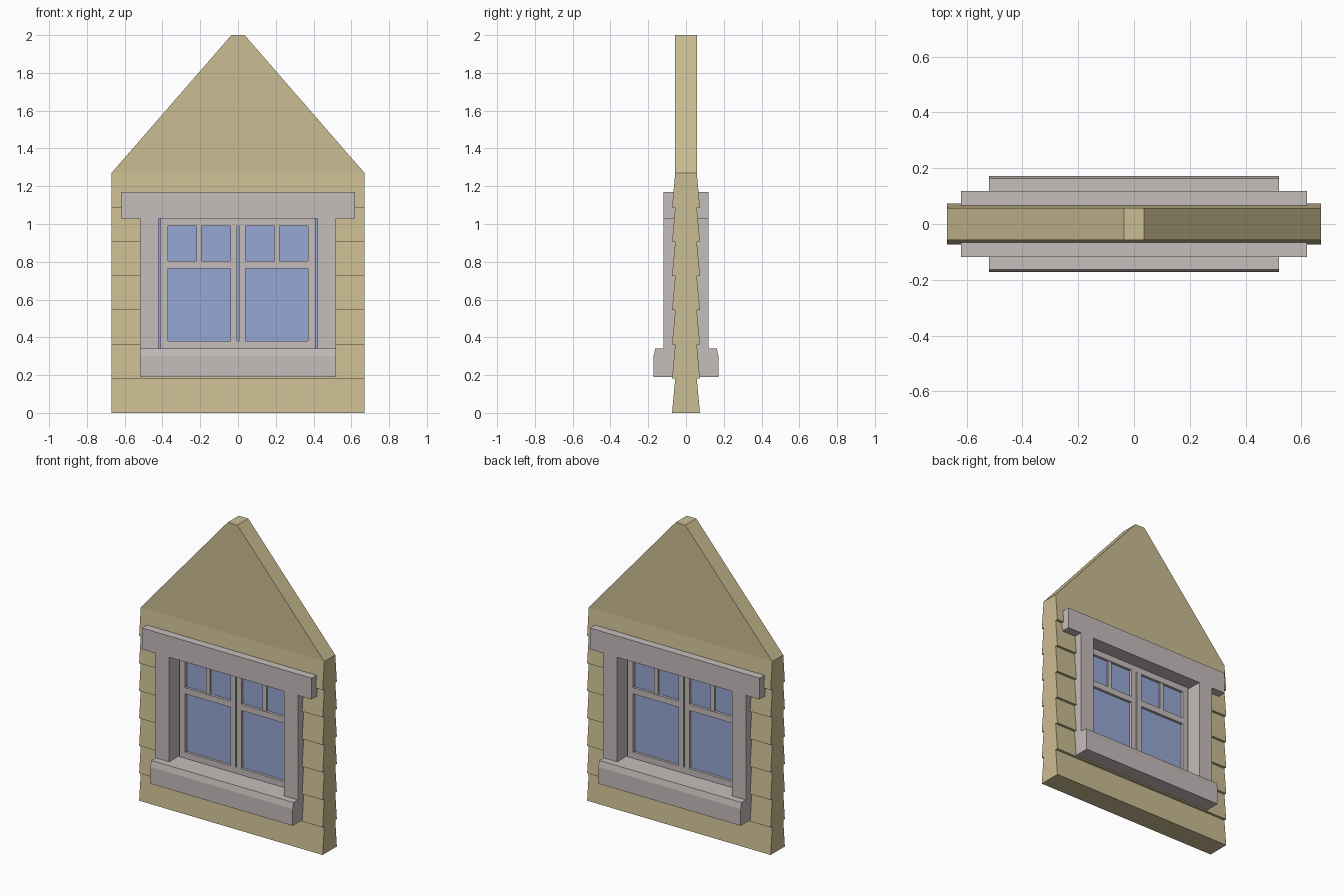
import bpy, bmesh
from mathutils import Vector

if "Cube" in bpy.data.objects:
    bpy.data.objects.remove(bpy.data.objects["Cube"])


def material(name, rgb):
    m = bpy.data.materials.new(name)
    m.diffuse_color = (*rgb, 1)
    m.use_nodes = True
    m.node_tree.nodes["Principled BSDF"].inputs["Base Color"].default_value = m.diffuse_color
    return m


TAN = material("siding_tan", (0.60, 0.51, 0.29))
TRIM = material("trim_grey", (0.56, 0.51, 0.50))
BLUE = material("glass_blue", (0.31, 0.39, 0.66))


def prism(name, pts, axis, lo, hi, mat):
    """Extrude a closed 2D profile: axis 'x' takes (y, z), axis 'y' takes (x, z)."""
    bm = bmesh.new()
    place = (lambda a, b: (lo, a, b)) if axis == 'x' else (lambda a, b: (a, lo, b))
    face = bm.faces.new([bm.verts.new(place(a, b)) for a, b in pts])
    ext = bmesh.ops.extrude_face_region(bm, geom=[face])
    d = Vector((hi - lo, 0, 0)) if axis == 'x' else Vector((0, hi - lo, 0))
    bmesh.ops.translate(bm, vec=d, verts=[v for v in ext["geom"] if isinstance(v, bmesh.types.BMVert)])
    bmesh.ops.recalc_face_normals(bm, faces=bm.faces)
    me = bpy.data.meshes.new(name)
    bm.to_mesh(me)
    bm.free()
    me.materials.append(mat)
    ob = bpy.data.objects.new(name, me)
    bpy.context.collection.objects.link(ob)
    return ob


def box(name, x0, x1, z0, z1, half_y, mat):
    return prism(name, [(x0, z0), (x1, z0), (x1, z1), (x0, z1)], 'y', -half_y, half_y, mat)


# Lapped siding wall: stepped profile, same on both faces
W, TOP, BOARDS = 0.67, 1.27, 7
h = TOP / BOARDS
right = []
for i in range(BOARDS):
    right += [(0.074, i * h), (0.057, (i + 1) * h)]
left = [(-y, z) for y, z in reversed(right)]
wall = prism("siding_wall", right + left, 'x', -W, W, TAN)

# Window opening
cutter = box("opening_cutter", -0.46, 0.46, 0.27, 1.09, 0.3, TAN)
cutter.hide_render = True
mod = wall.modifiers.new("opening", 'BOOLEAN')
mod.operation = 'DIFFERENCE'
mod.solver = 'EXACT'
mod.object = cutter
bpy.context.view_layer.objects.active = wall
bpy.ops.object.modifier_apply(modifier=mod.name)
bpy.data.objects.remove(cutter)

# Gable with a clipped peak
prism("gable", [(-W, TOP), (W, TOP), (0.035, 2), (-0.035, 2)], 'y', -0.057, 0.057, TAN)

# Casing: head, sill with bevelled front edges, side jambs
box("head_trim", -0.62, 0.62, 1.03, 1.17, 0.118, TRIM)
sill = [(-0.172, 0.19), (0.172, 0.19), (0.172, 0.30), (0.163, 0.34), (-0.163, 0.34), (-0.172, 0.30)]
prism("sill", sill, 'x', -0.52, 0.52, TRIM)

# Sash rails across the full opening
box("bottom_rail", -0.41, 0.41, 0.34, 0.38, 0.022, TRIM)
box("top_rail", -0.41, 0.41, 0.99, 1.03, 0.022, TRIM)

# Jambs, stiles and glazing bars on both sides
for side, s in (("left", -1), ("right", 1)):
    def part(name, a, b, z0, z1, hy):
        box(f"{side}_{name}", *sorted((s * a, s * b)), z0, z1, hy, TRIM)
    part("jamb_trim", 0.42, 0.52, 0.34, 1.03, 0.118)
    part("outer_stile", 0.37, 0.41, 0.38, 0.99, 0.022)
    part("inner_stile", 0.004, 0.04, 0.38, 0.99, 0.022)
    part("cross_bar", 0.04, 0.37, 0.765, 0.805, 0.022)
    part("upper_bar", 0.193, 0.22, 0.805, 0.99, 0.018)

# Glass
box("glass", -0.42, 0.42, 0.34, 1.03, 0.005, BLUE)
